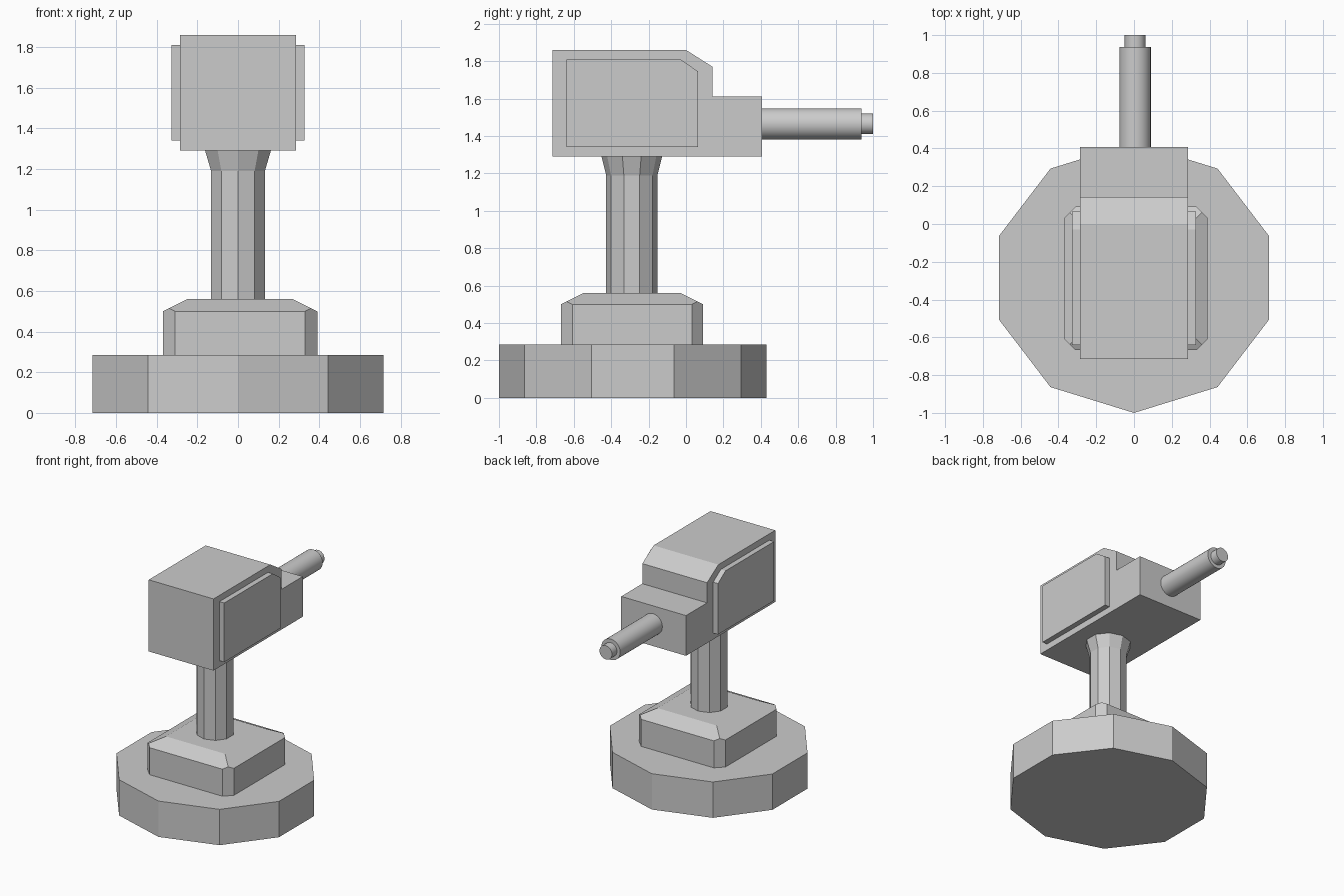
import bpy, bmesh
from math import pi, sin, cos

if "Cube" in bpy.data.objects:
    bpy.data.objects.remove(bpy.data.objects["Cube"])


def finish(name, bm):
    bmesh.ops.recalc_face_normals(bm, faces=bm.faces)
    me = bpy.data.meshes.new(name)
    bm.to_mesh(me)
    bm.free()
    ob = bpy.data.objects.new(name, me)
    bpy.context.collection.objects.link(ob)
    return ob


def lofted_decagon(name, cy, rings):
    """Ten-sided column; rings are (x radius, y radius, z)."""
    bm = bmesh.new()
    loops = [[bm.verts.new((rx * sin(i * pi / 5), cy - ry * cos(i * pi / 5), z))
              for i in range(10)] for rx, ry, z in rings]
    for a, b in zip(loops, loops[1:]):
        for i in range(10):
            j = (i + 1) % 10
            bm.faces.new((a[i], a[j], b[j], b[i]))
    bm.faces.new(loops[0])
    bm.faces.new(loops[-1])
    return finish(name, bm)


def side_prism(name, profile, x0, x1):
    """Extrude a (y, z) profile along x."""
    bm = bmesh.new()
    face = bm.faces.new([bm.verts.new((x0, y, z)) for y, z in profile])
    ext = bmesh.ops.extrude_face_region(bm, geom=[face])["geom"]
    bmesh.ops.translate(bm, vec=(x1 - x0, 0, 0),
                        verts=[v for v in ext if isinstance(v, bmesh.types.BMVert)])
    return finish(name, bm)


def rod(name, radius, y0, y1):
    bpy.ops.mesh.primitive_cylinder_add(vertices=32, radius=radius, depth=y1 - y0,
                                        location=(0.006, (y0 + y1) / 2, 1.465),
                                        rotation=(pi / 2, 0, 0))
    bpy.context.object.name = name
    bpy.ops.object.shade_smooth_by_angle()


# Ten-sided foot and flared post
lofted_decagon("base", -0.285, [(0.752, 0.715, 0), (0.752, 0.715, 0.285)])
lofted_decagon("post", -0.29, [(0.139, 0.137, 0.55), (0.139, 0.137, 1.19),
                               (0.17, 0.162, 1.29)])

# Plinth with cut corners and a sloped top, as a convex hull
bm = bmesh.new()
H = 0.38
for sx in (-1, 1):
    for sy in (-1, 1):
        for ix, iy, z in ((0, 0.06, 0.28), (0.06, 0, 0.28), (0, 0.06, 0.5), (0.06, 0, 0.5),
                          (0.03, 0.03, 0.515), (0.12, 0.12, 0.56)):
            bm.verts.new((0.01 + sx * (H - ix), -0.288 + sy * (H - iy), z))
bmesh.ops.convex_hull(bm, input=bm.verts)
bmesh.ops.dissolve_limit(bm, angle_limit=0.01, verts=bm.verts, edges=bm.edges)
finish("plinth", bm)

# Stepped head with a raised panel on each side
side_prism("head", [(-0.715, 1.29), (-0.715, 1.86), (0, 1.86), (0.142, 1.77),
                    (0.142, 1.61), (0.407, 1.61), (0.407, 1.29)], -0.285, 0.285)
panel = [(-0.64, 1.34), (-0.64, 1.81), (-0.03, 1.81), (0.065, 1.745), (0.065, 1.34)]
for side, s in (("left", -1), ("right", 1)):
    side_prism(side + "_panel", panel, s * 0.28, s * 0.327)

# Rear rod and its narrower tip
rod("rod", 0.083, 0.40, 0.937)
rod("rod_tip", 0.055, 0.93, 1.0)
